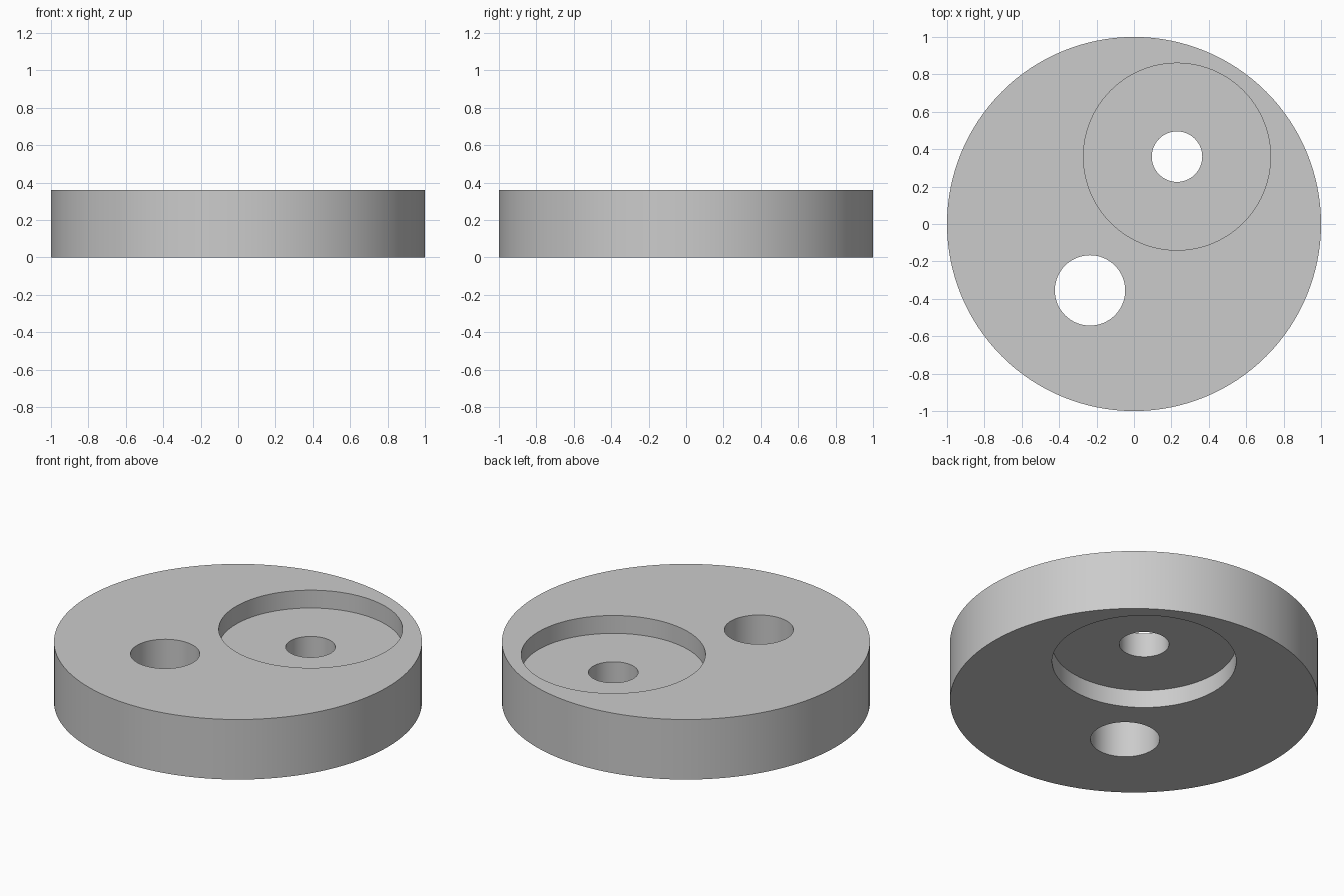
import bpy
import math

cube = bpy.data.objects.get("Cube")
if cube:
    bpy.data.objects.remove(cube, do_unlink=True)

HEIGHT = 0.36
RECESS_DEPTH = 0.107
SEAT = (0.23, 0.36)
BORE = (-0.235, -0.355)

grey = bpy.data.materials.new("plain grey")
grey.use_nodes = True
grey.diffuse_color = (0.6, 0.6, 0.6, 1)
grey.node_tree.nodes["Principled BSDF"].inputs["Base Color"].default_value = (0.6, 0.6, 0.6, 1)


def cylinder(name, centre, radius, bottom, top, sides=96):
    bpy.ops.mesh.primitive_cylinder_add(
        vertices=sides, radius=radius, depth=top - bottom,
        location=(*centre, (bottom + top) / 2))
    obj = bpy.context.object
    obj.name = name
    obj.data.materials.append(grey)
    return obj


def cut(target, cutter):
    mod = target.modifiers.new("cut", 'BOOLEAN')
    mod.operation = 'DIFFERENCE'
    mod.solver = 'EXACT'
    mod.object = cutter
    bpy.context.view_layer.objects.active = target
    bpy.ops.object.modifier_apply(modifier=mod.name)
    bpy.data.objects.remove(cutter, do_unlink=True)


# Main body
disc = cylinder("disc_body", (0, 0), 1.0, 0, HEIGHT, 128)

# Matching round recesses in both faces
cut(disc, cylinder("top_recess", SEAT, 0.5, HEIGHT - RECESS_DEPTH, HEIGHT + 0.1))
cut(disc, cylinder("bottom_recess", SEAT, 0.5, -0.1, RECESS_DEPTH))

# Through holes: one in the recess web, one in the full thickness
cut(disc, cylinder("small_hole", SEAT, 0.135, -0.1, HEIGHT + 0.1, 64))
cut(disc, cylinder("large_hole", BORE, 0.188, -0.1, HEIGHT + 0.1, 64))

# Smooth walls with crisp rims
bpy.ops.object.select_all(action='DESELECT')
disc.select_set(True)
bpy.context.view_layer.objects.active = disc
bpy.ops.object.shade_smooth_by_angle(angle=math.radians(30))
